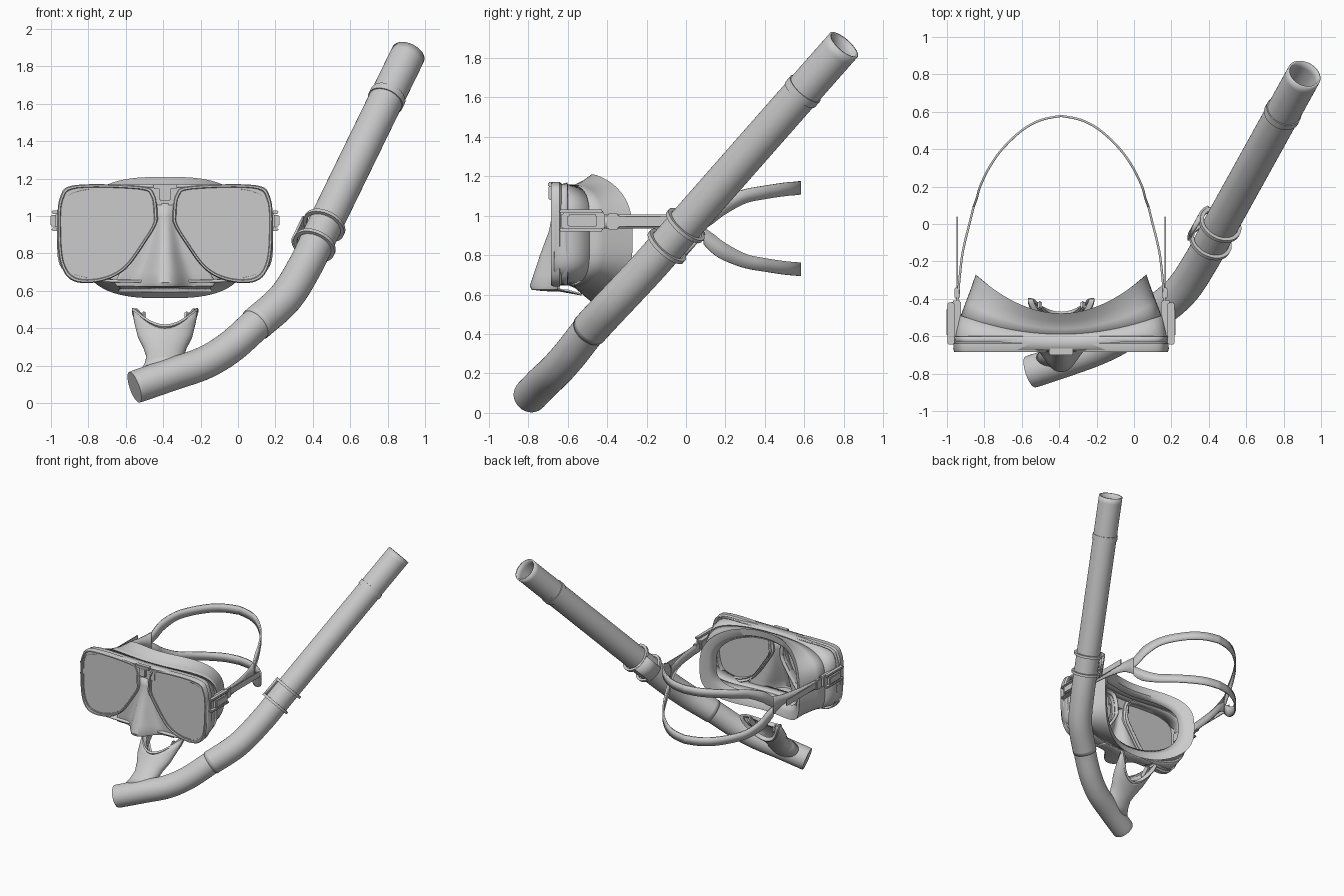
import bpy, bmesh, math
from mathutils import Vector as V

if "Cube" in bpy.data.objects:
    bpy.data.objects.remove(bpy.data.objects["Cube"])

CX = -0.39  # mask centre line


def finish(name, bm, thick=0, angle=35):
    bmesh.ops.remove_doubles(bm, verts=bm.verts, dist=1e-5)
    bmesh.ops.recalc_face_normals(bm, faces=bm.faces)
    me = bpy.data.meshes.new(name)
    bm.to_mesh(me)
    bm.free()
    ob = bpy.data.objects.new(name, me)
    bpy.context.collection.objects.link(ob)
    if thick:
        m = ob.modifiers.new("Solidify", 'SOLIDIFY')
        m.thickness, m.offset = thick, 0
    bpy.ops.object.select_all(action='DESELECT')
    ob.select_set(True)
    bpy.context.view_layer.objects.active = ob
    bpy.ops.object.shade_smooth_by_angle(angle=math.radians(angle))
    return ob


def loft(name, loops, closed=True, cap0=False, cap1=False, thick=0):
    bm = bmesh.new()
    rows = [[bm.verts.new(p) for p in l] for l in loops]
    n = len(rows[0])
    for a, b in zip(rows, rows[1:]):
        for i in range(n if closed else n - 1):
            j = (i + 1) % n
            bm.faces.new((a[i], a[j], b[j], b[i]))
    if cap0:
        bm.faces.new(rows[0])
    if cap1:
        bm.faces.new(rows[-1])
    return finish(name, bm, thick)


def box(name, lo, hi, bevel=0.008):
    bm = bmesh.new()
    bmesh.ops.create_cube(bm, size=1)
    for v in bm.verts:
        v.co = V([l + (h - l) * (c + .5) for l, h, c in zip(lo, hi, v.co)])
    bmesh.ops.bevel(bm, geom=bm.edges[:], offset=bevel, segments=2, affect='EDGES')
    return finish(name, bm)


def spline(pts, n=8, closed=False):
    P = [V(p) for p in pts]
    k = len(P)
    get = (lambda i: P[i % k]) if closed else (lambda i: P[max(0, min(k - 1, i))])
    out = []
    for i in range(k if closed else k - 1):
        a, b, c, d = (get(i + q) for q in (-1, 0, 1, 2))
        for s in range(n):
            t = s / n
            out.append(.5 * (2 * b + (c - a) * t + (2 * a - 5 * b + 4 * c - d) * t**2
                             + (3 * b - a - 3 * c + d) * t**3))
    return out if closed else out + [P[-1]]


def circle(c, axis, r, a0=0, a1=2 * math.pi, n=40):
    e1 = axis.cross(V((0, 0, 1))).normalized()
    e2 = axis.cross(e1).normalized()
    return [c + r * (e1 * math.cos(a0 + (a1 - a0) * i / n) + e2 * math.sin(a0 + (a1 - a0) * i / n))
            for i in range(n)]


def pipe(name, path, r, cap0=False):
    loops = []
    for i, p in enumerate(path):
        d = path[min(i + 1, len(path) - 1)] - path[max(i - 1, 0)]
        loops.append(circle(p, d.normalized(), r))
    return loft(name, loops, cap0=cap0, thick=0.012)


def ring(name, c, axis, r0, r1, h):
    prof = [(r0, -h), (r1, -h), (r1, h), (r0, h), (r0, -h)]
    return loft(name, [circle(c + axis * s, axis, r) for r, s in prof])


# snorkel tube
path = spline([(-.55, -.79, .086), (-.36, -.727, .152), (-.18, -.66, .215), (-.04, -.585, .30),
               (.095, -.49, .42), (.25, -.36, .56), (.355, -.205, .725), (.44, -.05, .90),
               (.53, .113, 1.085), (.72, .456, 1.475), (.91, .80, 1.865)])
pipe("lower_tube", path[:34], .082, True)
pipe("upper_tube", path[32:], .087)
end, axis = path[-1], V((.47, .85, .965)).normalized()
ring("tube_collar", end - axis * .335, axis, .085, .099, .02)
ring("tube_collar_lip", end - axis * .305, axis, .085, .093, .012)

# snorkel keeper: two rings and a bridge on the mask side
kc = V((.435, -.05, .897))
for i, s in enumerate((-.075, .075)):
    ring(f"keeper_ring_{i}", kc + axis * s, axis, .097, .117, .01)
loft("keeper_bridge", [circle(kc + axis * s, axis, .122, math.pi - .6, math.pi + .6, 14)
                       for s in (-.085, .085)], closed=False, thick=.012)

# mouthpiece: flared stem ending in a saddle-shaped lip
ma, mu = V((0, .68, .73)), V((0, -.73, .68))
mo = V((CX, -.72, .16))


def mouth(s, rx, ry, saddle=0):
    out = []
    for i in range(40):
        t = 2 * math.pi * i / 40
        c = math.cos(t)
        out.append(mo + V((rx * c, 0, 0)) + mu * ry * math.sin(t) + ma * (s + saddle * c * c))
    return out


loft("mouthpiece", [mouth(0, .13, .07), mouth(.06, .105, .063), mouth(.12, .093, .058),
                    mouth(.17, .11, .055, .02), mouth(.21, .14, .055, .06),
                    mouth(.25, .16, .058, .13), mouth(.275, .168, .062, .19)], thick=.012)
loft("mouthpiece_lip", [mouth(.262, .150, .045, .18), mouth(.268, .178, .078, .18),
                        mouth(.285, .178, .078, .185), mouth(.285, .150, .045, .185),
                        mouth(.262, .150, .045, .18)])
for side in (-1, 1):
    t = box("bite_tab", (-.012, -.03, -.05), (.012, .03, .05))
    t.location = mo + ma * .38 + V((side * .115, 0, 0))
    t.rotation_euler = (-.75, 0, 0)


# mask skirt: front outline, frame back edge, face rim and inner seal
def outline(w, h, cz, n, yside, ymid):
    out = []
    for i in range(96):
        t = 2 * math.pi * i / 96
        c, s = math.cos(t), math.sin(t)
        k = (abs(c)**n + abs(s)**n) ** (-1 / n)
        c, s = c * k, s * k
        out.append(V((CX + w * c, ymid + (yside - ymid) * c * c, cz + h * s)))
    return out


loft("mask_body", [outline(.57, .255, .906, 5, -.668, -.675),
                   outline(.555, .25, .904, 5, -.58, -.63),
                   outline(.535, .248, .902, 4.5, -.49, -.59)], thick=.014)
loft("mask_skirt", [outline(.535, .248, .902, 4.5, -.50, -.60),
                    outline(.505, .258, .895, 3.8, -.42, -.56),
                    outline(.475, .285, .888, 3.2, -.34, -.52),
                    outline(.455, .32, .885, 2.9, -.275, -.48),
                    outline(.41, .27, .885, 2.9, -.315, -.49),
                    outline(.375, .235, .89, 2.9, -.37, -.525)], thick=.01)

# lens frames and lenses, mirrored about the mask centre
lens = spline([(.04, 1.01, 0), (.056, 1.118, 0), (.13, 1.16, 0), (.478, 1.166, 0), (.562, 1.10, 0),
               (.575, .93, 0), (.558, .743, 0), (.489, .652, 0), (.345, .650, 0), (.211, .717, 0),
               (.093, .877, 0), (.045, .96, 0)], 6, True)
mid = V((.325, .92, 0))


def lens_loop(side, k, y):
    return [V((CX + side * (mid.x + (p.x - mid.x) * k), y, mid.y + (p.y - mid.y) * k)) for p in lens]


for side, tag in ((-1, "left"), (1, "right")):
    loft(tag + "_lens_frame", [lens_loop(side, k, y) for k, y in
         ((1, -.64), (1, -.672), (.98, -.685), (.945, -.685), (.93, -.676), (.90, -.676),
          (.90, -.62), (1, -.64))])
    loft(tag + "_lens", [lens_loop(side, .92, -.670), lens_loop(side, .92, -.66)], cap0=True, cap1=True)
    loft(tag + "_eye_wall", [lens_loop(side, .92, -.645), lens_loop(side, .97, -.60)], thick=.01)

# frame bridge and top latch
box("frame_bridge", (CX - .11, -.678, 1.06), (CX + .11, -.65, 1.16))
box("top_latch", (CX - .065, -.70, 1.145), (CX + .065, -.66, 1.17), .005)
box("latch_tab", (CX - .03, -.698, 1.08), (CX + .03, -.67, 1.15), .005)

# nose pocket: stacked bulging profiles, tucked under at the bottom
nose = []
for z, b, f, d, y0 in ((1.07, .08, .03, .012, -.655), (1.0, .075, .035, .02, -.655),
                       (.92, .10, .045, .035, -.655), (.80, .16, .065, .08, -.655),
                       (.70, .24, .085, .118, -.65), (.645, .27, .10, .138, -.648),
                       (.628, .26, .10, .135, -.645), (.622, .24, .095, .09, -.63),
                       (.62, .24, .09, .04, -.60), (.60, .25, .09, 0, -.53)):
    nose.append([V((CX + b * t / 16, y0 - d * math.exp(-abs(b * t / 16 / f) ** 2.6), z))
                 for t in range(-16, 17)])
loft("nose_pocket", nose, closed=False, thick=.01)

# strap buckles and tails
for side, tag in ((-1, "left"), (1, "right")):
    def sbox(name, u0, u1, y0, y1, z0, z1, b=.006):
        x = sorted((CX + side * u0, CX + side * u1))
        box(tag + name, (x[0], y0, z0), (x[1], y1, z1), b)
    sbox("_buckle_base", .535, .585, -.63, -.41, .935, 1.015)
    sbox("_buckle_top", .57, .607, -.645, -.42, 1.012, 1.03)
    sbox("_buckle_bottom", .57, .607, -.645, -.42, .92, .938)
    sbox("_buckle_latch", .58, .612, -.60, -.45, .945, 1.005)
    sbox("_strap_slider", .54, .57, -.40, -.34, .93, 1.01)
    sbox("_strap_tail", .552, .560, -.40, .04, .945, .995, .002)


# head strap: single band at each side, splitting into two at the back
def ribbon(name, pts, mirror):
    p = spline([(u, y, z) for u, y, z, h in pts], 6)
    w = [q.x for q in spline([(h, 0, 0) for u, y, z, h in pts], 6)]
    full = [(1, q, h) for q, h in zip(p, w)]
    if mirror:
        full += [(-1, q, h) for q, h in list(zip(p, w))[-2::-1]]
    sg = -1 if not mirror and name.startswith("left") else 1
    loops = [[V((CX + sg * s * q.x, q.y, q.z + e * h)) for e in (-1, 1)] for s, q, h in full]
    loft(name, loops, closed=False, thick=.012)


side_band = [(.555, -.42, .97, .036), (.533, -.2, .97, .036), (.515, -.1, .97, .036),
             (.49, 0, .965, .042), (.468, .09, .945, .075)]
ribbon("left_strap", side_band, False)
ribbon("right_strap", side_band, False)
rear = [(.468, .09, .033, .042), (.45, .14, .075, .05), (.433, .2, .115, .045), (.385, .3, .16, .036),
        (.315, .4, .18, .034), (.21, .5, .195, .034), (.11, .555, .20, .034), (0, .578, .203, .034)]
for name, s in (("upper_strap_band", 1), ("lower_strap_band", -1)):
    ribbon(name, [(u, y, .938 + s * dz - .008 * (s < 0), h) for u, y, dz, h in rear], True)
